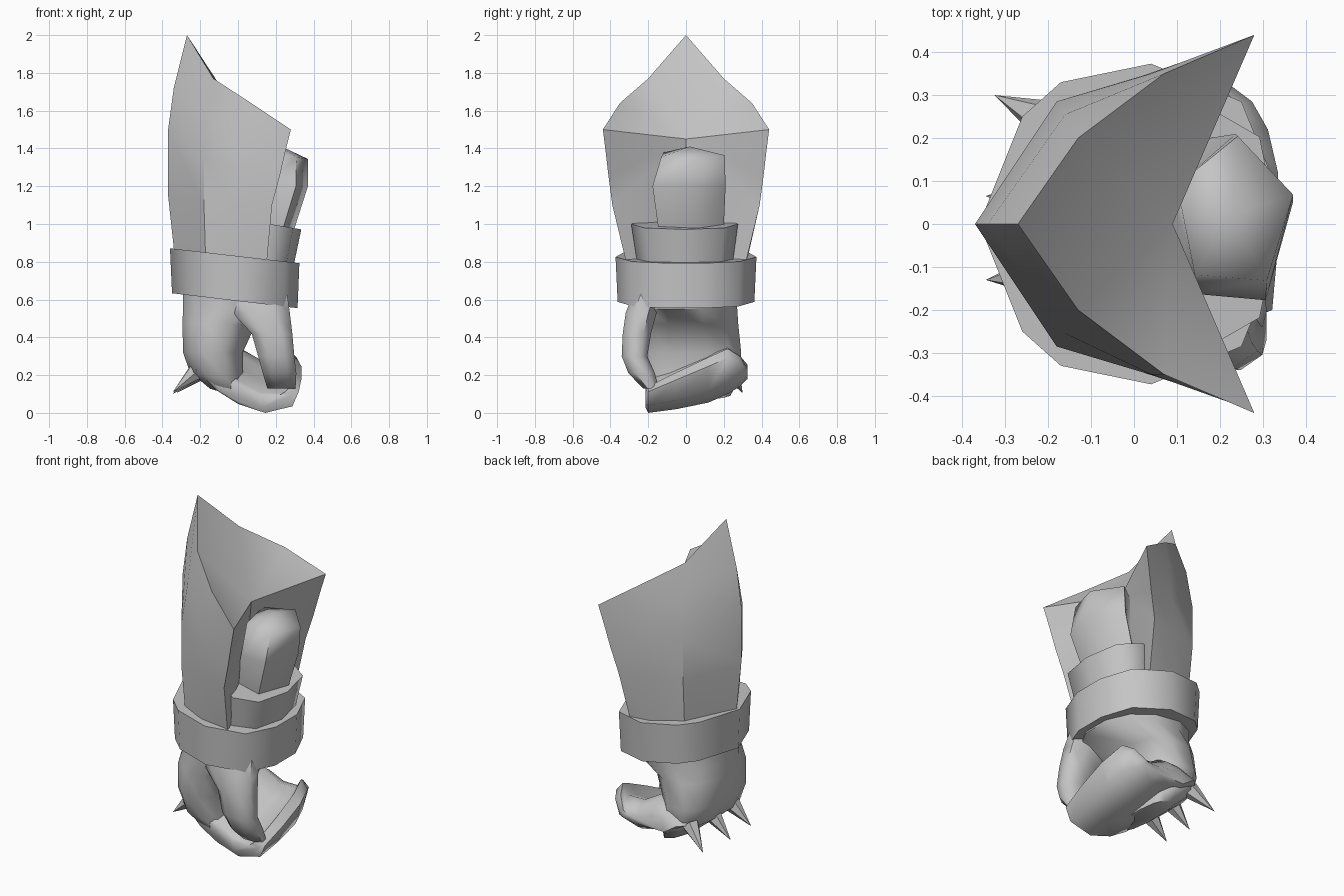
import bpy, bmesh, math
from mathutils import Vector

if "Cube" in bpy.data.objects:
    bpy.data.objects.remove(bpy.data.objects["Cube"])

metal = bpy.data.materials.new("plain grey")
metal.diffuse_color = (0.56, 0.56, 0.56, 1)
metal.use_nodes = True
metal.node_tree.nodes["Principled BSDF"].inputs["Base Color"].default_value = metal.diffuse_color


def make(name, verts, faces, angle=40):
    bm = bmesh.new()
    vs = [bm.verts.new(v) for v in verts]
    for f in faces:
        bm.faces.new([vs[i] for i in f])
    bmesh.ops.recalc_face_normals(bm, faces=bm.faces)
    me = bpy.data.meshes.new(name)
    bm.to_mesh(me)
    bm.free()
    me.materials.append(metal)
    ob = bpy.data.objects.new(name, me)
    bpy.context.collection.objects.link(ob)
    bpy.ops.object.select_all(action='DESELECT')
    ob.select_set(True)
    bpy.context.view_layer.objects.active = ob
    bpy.ops.object.shade_smooth_by_angle(angle=math.radians(angle))
    return ob


def loft(name, rings, angle=40, tip=None):
    """Skin equal-length rings and close both ends (last end as a fan if tip is given)."""
    n = len(rings[0])
    verts = [p for r in rings for p in r]
    faces = [(k * n + i, k * n + (i + 1) % n, (k + 1) * n + (i + 1) % n, (k + 1) * n + i)
             for k in range(len(rings) - 1) for i in range(n)]
    faces.append(tuple(range(n)))
    last = (len(rings) - 1) * n
    if tip:
        verts.append(tip)
        faces += [(last + i, last + (i + 1) % n, len(verts) - 1) for i in range(n)]
    else:
        faces.append(tuple(range(last, last + n)))
    return make(name, verts, faces, angle)


def oval(x0, x1, y0, y1, z, n=12, slope=0.0, power=1.0, turn=0.5):
    """Ring filling the given x and y range, optionally tilted along x."""
    cx, cy, rx, ry = (x0 + x1) / 2, (y0 + y1) / 2, (x1 - x0) / 2, (y1 - y0) / 2
    pts = []
    for i in range(n):
        a = math.tau * (i + turn) / n
        c, s = [math.copysign(abs(t) ** power, t) for t in (math.cos(a), math.sin(a))]
        pts.append((cx + rx * c, cy + ry * s, z + slope * rx * c))
    return pts


# forearm guard: half columns from back ridge to side tip, mirrored in y
cols = [
    [(-.33, 0, .78), (-.37, 0, 1.15), (-.37, 0, 1.5), (-.34, 0, 1.72), (-.27, 0, 2)],
    [(-.17, .255, .77), (-.18, .285, 1.1), (-.18, .285, 1.35), (-.16, .255, 1.58), (-.13, .2, 1.77)],
    [(-.02, .315, .77), (-.01, .335, 1.1), (.02, .345, 1.3), (.04, .35, 1.48), (.07, .35, 1.64)],
    [(.15, .31, .77), (.18, .39, 1.1), (.22, .41, 1.25), (.25, .425, 1.38), (.28, .44, 1.5)],
]
full = [[(x, -y, z) for x, y, z in c] for c in cols[:0:-1]] + cols
R, C = 5, len(full)
verts = [p for c in full for p in c] + [(.02, 0, .77), (.09, 0, 1.45)]
low, mid = R * C, R * C + 1
faces = [(c * R + r, (c + 1) * R + r, (c + 1) * R + r + 1, c * R + r + 1)
         for c in range(C - 1) for r in range(R - 1)]
faces += [(c * R + R - 1, (c + 1) * R + R - 1, mid) for c in range(C - 1)]      # sloping top
faces += [(c * R, (c + 1) * R, low) for c in range(C - 1)]                      # hidden bottom
for e in (0, (C - 1) * R):                                                      # open side
    faces += [(e, e + 1, mid), (e, mid, low)] + [(e + r, e + r + 1, mid) for r in range(1, R - 1)]
make("forearm_guard", verts, faces, 38)

# wrist band, tilted down to the right
half = [(-.26, .25), (-.17, .33), (.04, .373), (.25, .285), (.325, .1)]
plan = [(-.36, 0)] + half + [(x, -y) for x, y in half[::-1]]
loft("wrist_band", [[(x * k, y * k, z - .115 * x) for x, y in plan]
                    for k, z in ((.97, .592), (1, .83))], 60)

# stepped inner arm
loft("arm_collar", [oval(-.02, .28, -.25, .24, .74, 8, -.2, .85, 0),
                    oval(0, .335, -.29, .275, 1.0, 8, -.17, .85, 0)], 60)
loft("arm_stub", [oval(.03, .3, -.175, .2, .98, 5, -.1, 1, .2),
                  oval(.08, .375, -.21, .21, 1.2, 5, 0, 1, .2),
                  oval(.09, .375, -.16, .205, 1.365, 5, -.15, 1, .2)], 73, (.23, .02, 1.41))

# palm narrowing from the wrist to the knuckles
loft("palm", [oval(-.3, .27, -.29, .28, .68, 12, 0, .9),
              oval(-.3, .28, -.29, .28, .55, 12, 0, .9),
              oval(-.3, .10, -.29, .285, .47, 12, 0, .85),
              oval(-.295, .03, -.28, .3, .32, 12, 0, .8),
              oval(-.26, .03, -.25, .29, .19, 12, -.2, .75),
              oval(-.15, .04, -.2, .24, .1, 12, -.3, .75)], 65)

# curled fingers: hooked section (x, height share) swept along y between floor and rim heights
hook = [(-.24, 1), (-.12, .45), (0, .2), (.15, 0), (.3, .25), (.335, .8),
        (.29, 1), (.25, .75), (.13, .75), (.01, 1.1), (-.1, 1.25)]
rings = []
for y, floor, rim, size in ((-.215, .03, .11, .85), (-.2, .0, .14, .96), (-.05, .02, .215, 1),
                            (.12, .055, .295, 1), (.22, .10, .34, .93), (.285, .14, .3, .82),
                            (.325, .18, .235, .66)):
    ring = []
    for x, h in hook:
        w = min(1, max(0, (x + .24) / .3))          # knuckle side stays level
        z = w * (floor + (rim - floor) * h) + (1 - w) * (.1 + .13 * h)
        ring.append((x * size, y, z))
    rings.append(ring)
loft("curled_fingers", rings, 60)

# thumb reaching down over the fingers
loft("thumb", [oval(-.08, .27, -.28, -.12, .64, 8, 0, .85),
               oval(-.04, .285, -.325, -.15, .53, 8, 0, .85),
               oval(.065, .295, -.34, -.18, .42, 8, 0, .85),
               oval(.10, .305, -.345, -.2, .3, 8, 0, .85),
               oval(.125, .315, -.31, -.16, .21, 8, 0, .85),
               oval(.15, .31, -.23, -.14, .13, 8, 0, .85)], 60)

# knuckle spikes
for k, (base, tip) in enumerate((((-.2, .24, .22), (-.325, .3, .105)),
                                 ((-.22, .06, .22), (-.345, .065, .1)),
                                 ((-.22, -.12, .22), (-.345, -.13, .11)))):
    b, t = Vector(base), Vector(tip)
    q = (t - b).to_track_quat('Z', 'Y')
    ring = [b + q @ Vector((.05 * math.cos(math.tau * i / 6), .05 * math.sin(math.tau * i / 6), 0))
            for i in range(6)]
    loft("knuckle_spike_%d" % (k + 1), [ring], 30, t)
